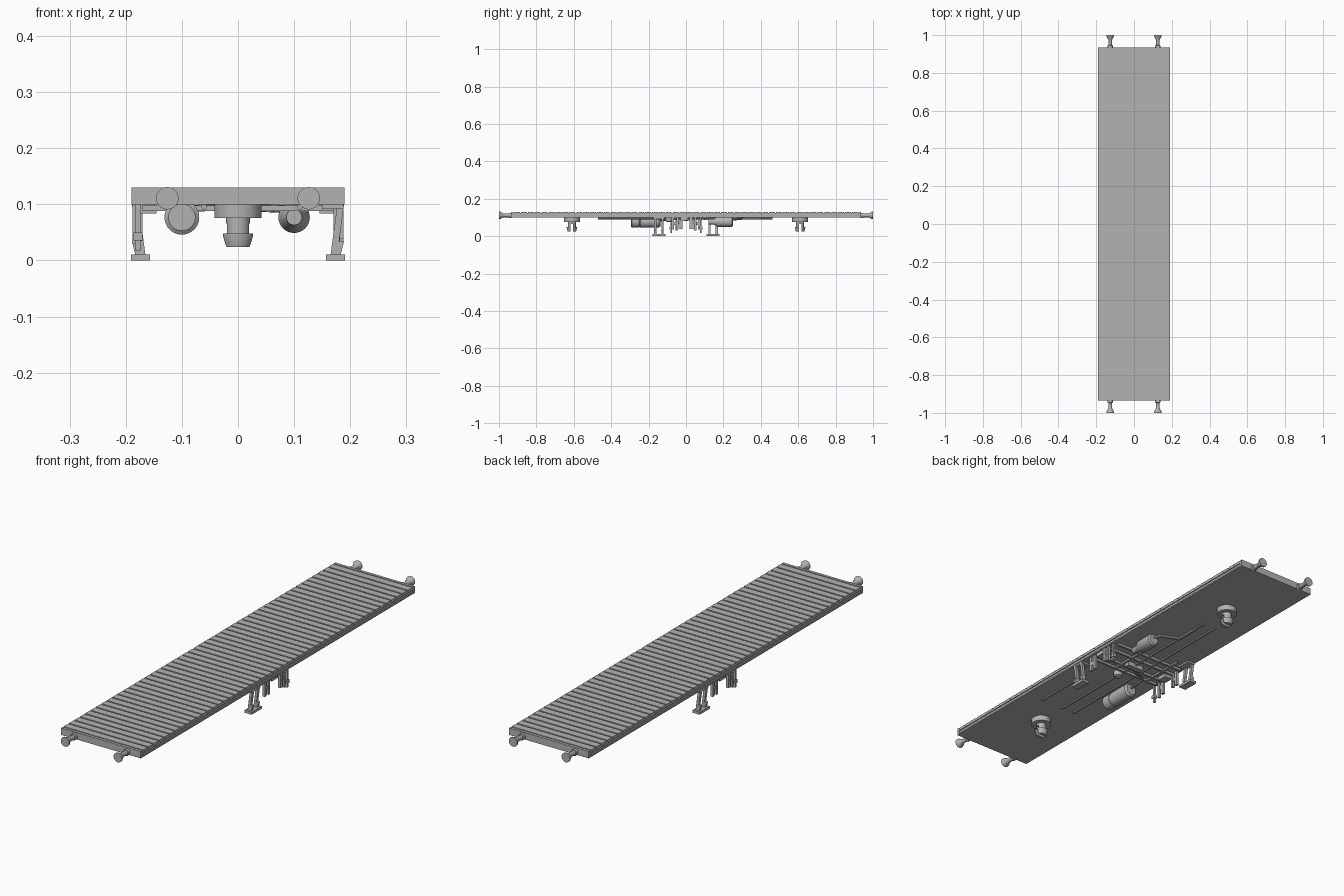
import bpy, bmesh, math
from mathutils import Vector, Matrix

if "Cube" in bpy.data.objects:
    bpy.data.objects.remove(bpy.data.objects["Cube"])

grey = bpy.data.materials.new("wagon grey")
grey.diffuse_color = (0.45, 0.45, 0.45, 1)
grey.use_nodes = True
grey.node_tree.nodes["Principled BSDF"].inputs["Base Color"].default_value = grey.diffuse_color


def finish(name, bm, smooth=False):
    bmesh.ops.recalc_face_normals(bm, faces=bm.faces[:])
    me = bpy.data.meshes.new(name)
    bm.to_mesh(me)
    bm.free()
    me.materials.append(grey)
    ob = bpy.data.objects.new(name, me)
    bpy.context.collection.objects.link(ob)
    if smooth:
        bpy.ops.object.select_all(action='DESELECT')
        ob.select_set(True)
        bpy.context.view_layer.objects.active = ob
        bpy.ops.object.shade_smooth_by_angle(angle=math.radians(35))
    return ob


def add_box(bm, x0, x1, y0, y1, z0, z1):
    m = Matrix.Translation(((x0 + x1) / 2, (y0 + y1) / 2, (z0 + z1) / 2)) @ \
        Matrix.Diagonal((abs(x1 - x0), abs(y1 - y0), abs(z1 - z0), 1))
    bmesh.ops.create_cube(bm, size=1, matrix=m)


def boxes(name, items):
    bm = bmesh.new()
    for b in items:
        add_box(bm, *b)
    return finish(name, bm)


def lathe(name, profile, origin, axis, n=32):
    """Turn (radius, distance) points around an axis."""
    bm = bmesh.new()
    rot = Vector((0, 0, 1)).rotation_difference(Vector(axis)).to_matrix()
    rings = []
    for r, h in profile:
        rings.append([bm.verts.new(Vector(origin) + rot @ Vector(
            (r * math.cos(2 * math.pi * i / n), r * math.sin(2 * math.pi * i / n), h)))
            for i in range(n)])
    for a, b in zip(rings, rings[1:]):
        for i in range(n):
            bm.faces.new((a[i], a[(i + 1) % n], b[(i + 1) % n], b[i]))
    bm.faces.new(rings[0])
    bm.faces.new(rings[-1])
    return finish(name, bm, True)


def pipe(name, pts, r=0.005, n=10):
    """Round rod through points, one straight piece per segment."""
    bm = bmesh.new()
    for a, b in zip(pts, pts[1:]):
        a, b = Vector(a), Vector(b)
        d = b - a
        m = Matrix.Translation((a + b) / 2) @ d.to_track_quat('Z', 'Y').to_matrix().to_4x4()
        bmesh.ops.create_cone(bm, cap_ends=True, segments=n, radius1=r, radius2=r,
                              depth=d.length + r * 0.6, matrix=m)
    return finish(name, bm, True)


def slanted_bar(bm, top, bottom, wx, wy):
    """Bar with square ends between two (x, y, z) centres."""
    vs = [[bm.verts.new((p[0] + sx * wx, p[1] + sy * wy, p[2]))
           for sx, sy in ((-1, -1), (1, -1), (1, 1), (-1, 1))] for p in (top, bottom)]
    for i in range(4):
        j = (i + 1) % 4
        bm.faces.new((vs[0][i], vs[0][j], vs[1][j], vs[1][i]))
    bm.faces.new(vs[0])
    bm.faces.new(vs[1])


# deck frame: channel sides with flanges, closed end beams
W, L = 0.19, 0.935
boxes("deck_frame", [
    (-W + .004, W - .004, -L + .01, L - .01, 0.100, 0.124),
    (-W, W, -L, L, 0.117, 0.125),
    (-W, W, -L, L, 0.100, 0.106),
    (-W, W, -L, -L + .012, 0.100, 0.13),
    (-W, W, L - .012, L, 0.100, 0.13)])

# deck planks
N, Y = 50, L - 0.014
step = 2 * Y / N
boxes("deck_planks", [(-W, W, -Y + i * step + .003, -Y + (i + 1) * step - .003, .124, .13)
                      for i in range(N)])

# buffers at both ends
for s in (-1, 1):
    for x in (-0.126, 0.126):
        lathe("buffer", [(.014, 0), (.014, .012), (.010, .013), (.010, .042),
                         (.019, .058), (.02, .06), (.02, .066)],
              (x, s * (L - .001), .111), (0, s, 0))

# bogie pivots: collar and split clip pin
for y in (-0.61, 0.61):
    lathe("pivot_collar", [(.042, 0), (.042, .025)], (0, y, .076), (0, 0, 1), 40)
    pin = lathe("pivot_pin", [(.022, .024), (.028, .044), (.028, .048), (.021, .048), (.021, .08)],
                (0, y, 0), (0, 0, 1))
    cut = boxes("pivot_slot_cutter", [(-.05, .05, y - .007, y + .007, 0, .066)])
    cut.hide_render = True
    cut.hide_viewport = True
    mod = pin.modifiers.new("slot", 'BOOLEAN')
    mod.operation = 'DIFFERENCE'
    mod.object = cut

# brake cylinder and air tank
lathe("air_tank", [(.024, 0), (.031, .005), (.031, .045), (.029, .046), (.029, .05), (.031, .051),
                   (.031, .15), (.024, .158)], (-.10, -.295, .077), (0, 1, 0))
lathe("brake_cylinder", [(.014, 0), (.016, .03), (.028, .05), (.028, .125), (.022, .13)],
      (.10, .12, .077), (0, 1, 0))
lathe("relay_valve", [(.01, 0), (.018, .004), (.02, .012), (.02, .026)],
      (.012, -.09, .075), (0, 0, 1), 24)

# long brake rods and pipes
Z = .095
pipe("brake_rod", [(0, -.47, Z), (0, .46, Z)])
pipe("brake_rod", [(-.06, -.47, Z), (-.06, .46, Z)])
pipe("brake_rod", [(.11, -.47, Z), (.11, -.18, Z)])
pipe("bent_pipe", [(.10, .24, .088), (.08, .27, .092), (0, .30, Z), (0, .40, Z)], .007)
pipe("tank_pipe", [(-.10, -.14, .085), (-.10, -.06, .092), (-.03, -.03, Z)], .006)

# cross shafts and levers below the floor
for y in (-.06, -.02, .05, .10):
    boxes("cross_shaft", [(-.17, .17, y - .005, y + .005, .088, .098)])
boxes("brake_lever", [(-.12, -.11, -.06, .15, .086, .094), (.05, .06, -.06, .12, .086, .094),
                      (-.04, .04, -.012, .012, .08, .1)])

# side gear, the same on both sides turned half round
for s in (1, -1):
    # step board on two slanted legs
    y0 = -.145 * s
    bm = bmesh.new()
    add_box(bm, s * .157, s * .191, y0 - .035, y0 + .035, 0, .011)
    add_box(bm, s * .150, s * .188, y0 - .03, y0 + .03, .092, .1)
    for d in (-.02, .02):
        slanted_bar(bm, (s * .183, y0 + d, .1), (s * .171, y0 + d, .01), .006, .006)
        slanted_bar(bm, (s * .181, y0 + d, .034), (s * .175, y0 + d, .01), .008, .006)
    finish("step", bm)

    # hanging brackets, changeover handles and plates
    boxes("hanger_bracket", [
        (s * .170, s * .182, s * -.077, s * -.064, .035, .1),
        (s * .170, s * .182, s * -.052, s * -.040, .035, .1),
        (s * .172, s * .180, s * -.077, s * -.040, .060, .075),
        (s * .176, s * .188, s * .020, s * .034, .038, .1),
        (s * .176, s * .188, s * .046, s * .056, .030, .1),
        (s * .178, s * .184, s * .020, s * .056, .065, .082)])
    boxes("changeover_handle", [
        (s * .174, s * .184, s * .074, s * .083, .018, .1),
        (s * .170, s * .186, s * .070, s * .087, .036, .05)])
    boxes("side_bearer", [(s * .145, s * .182, s * -.03, s * .012, .084, .1)])
